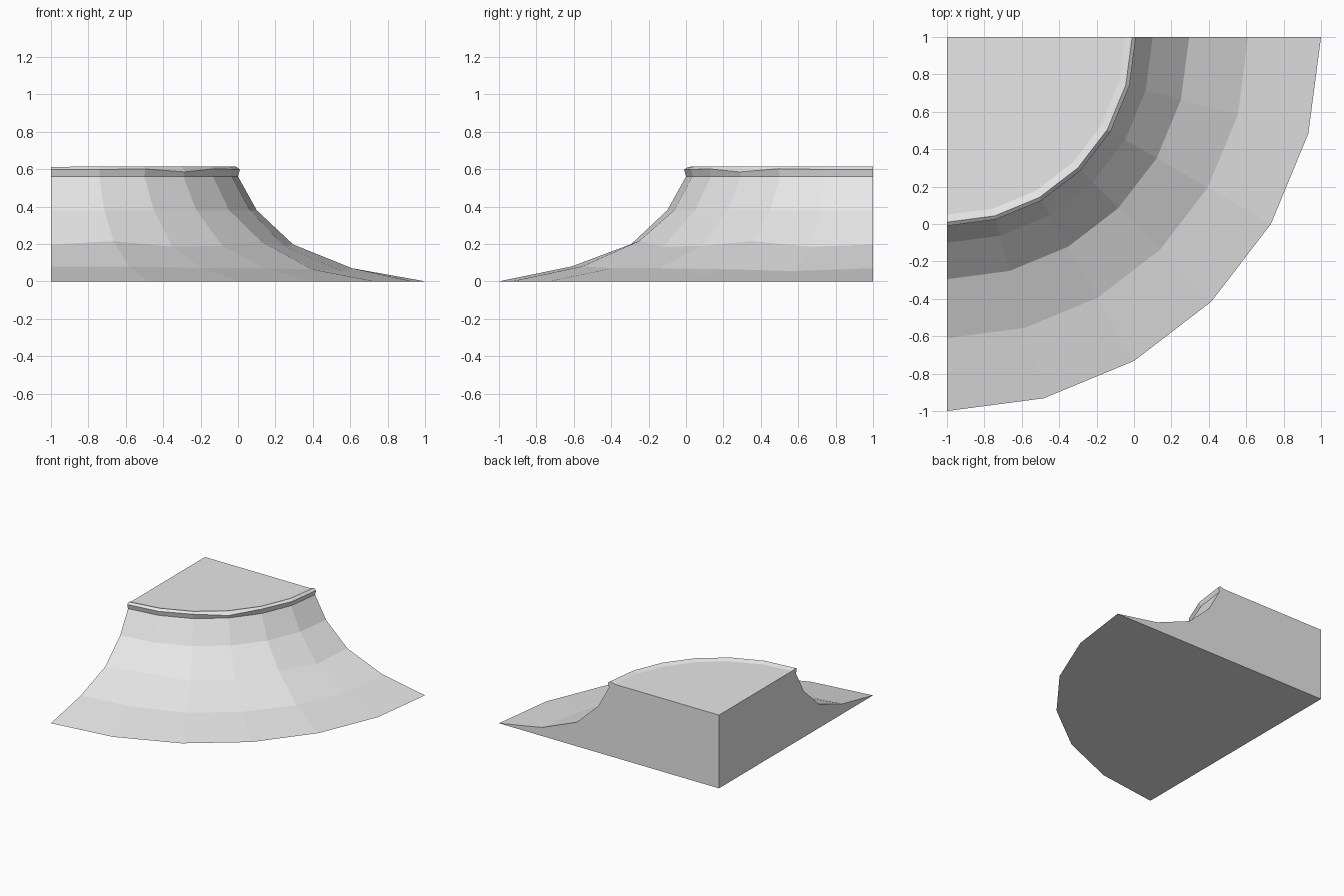
import bpy
import bmesh
from math import sin, cos, radians

default_cube = bpy.data.objects.get("Cube")
if default_cube:
    bpy.data.objects.remove(default_cube, do_unlink=True)

# Single stone colour
stone = bpy.data.materials.new("pale_grey_stone")
stone.use_nodes = True
grey = (0.8, 0.8, 0.8, 1)
stone.diffuse_color = grey
stone.node_tree.nodes["Principled BSDF"].inputs["Base Color"].default_value = grey

SEGMENTS = 6
CORNER = (-1, 1)

# Profile from the foot up to the inside of the raised rim: radius, height
PROFILE = [(2.0, 0.0), (1.61, 0.07), (1.295, 0.197), (1.10, 0.38),
           (1.0, 0.56), (1.01, 0.598), (0.99, 0.615), (0.95, 0.602)]

# Uneven heights around the arc, by profile ring
UNEVEN = {
    1: (0.01, 0.01, 0.0, 0.0, -0.005, -0.015, 0.0),
    2: (0.0, 0.018, -0.012, -0.007, 0.018, -0.012, 0.0),
    5: (0.0, 0.0, 0.003, -0.013, 0.004, 0.0, 0.0),
    6: (-0.004, 0.0, 0.0, 0.0, 0.0, 0.0, -0.002),
}

bm = bmesh.new()


def ring(index):
    radius, height = PROFILE[index]
    verts = []
    for i in range(SEGMENTS + 1):
        a = radians(90 * i / SEGMENTS)
        z = height + (UNEVEN[index][i] if index in UNEVEN else 0)
        verts.append(bm.verts.new((CORNER[0] + radius * sin(a),
                                   CORNER[1] - radius * cos(a), z)))
    return verts


# Curved cliff slope and rim
rings = [ring(i) for i in range(len(PROFILE))]
for low, high in zip(rings, rings[1:]):
    for i in range(SEGMENTS):
        bm.faces.new((low[i], low[i + 1], high[i + 1], high[i]))

# Plateau, base and the two flat cut sides
top_corner = bm.verts.new((*CORNER, PROFILE[-1][1]))
base_corner = bm.verts.new((*CORNER, 0))
bm.faces.new(rings[-1] + [top_corner])
bm.faces.new(rings[0][::-1] + [base_corner])
for end in (0, SEGMENTS):
    bm.faces.new([r[end] for r in rings] + [top_corner, base_corner])

bmesh.ops.recalc_face_normals(bm, faces=bm.faces)
mesh = bpy.data.meshes.new("cliff_corner")
bm.to_mesh(mesh)
bm.free()
mesh.materials.append(stone)
cliff = bpy.data.objects.new("cliff_corner", mesh)
bpy.context.collection.objects.link(cliff)
